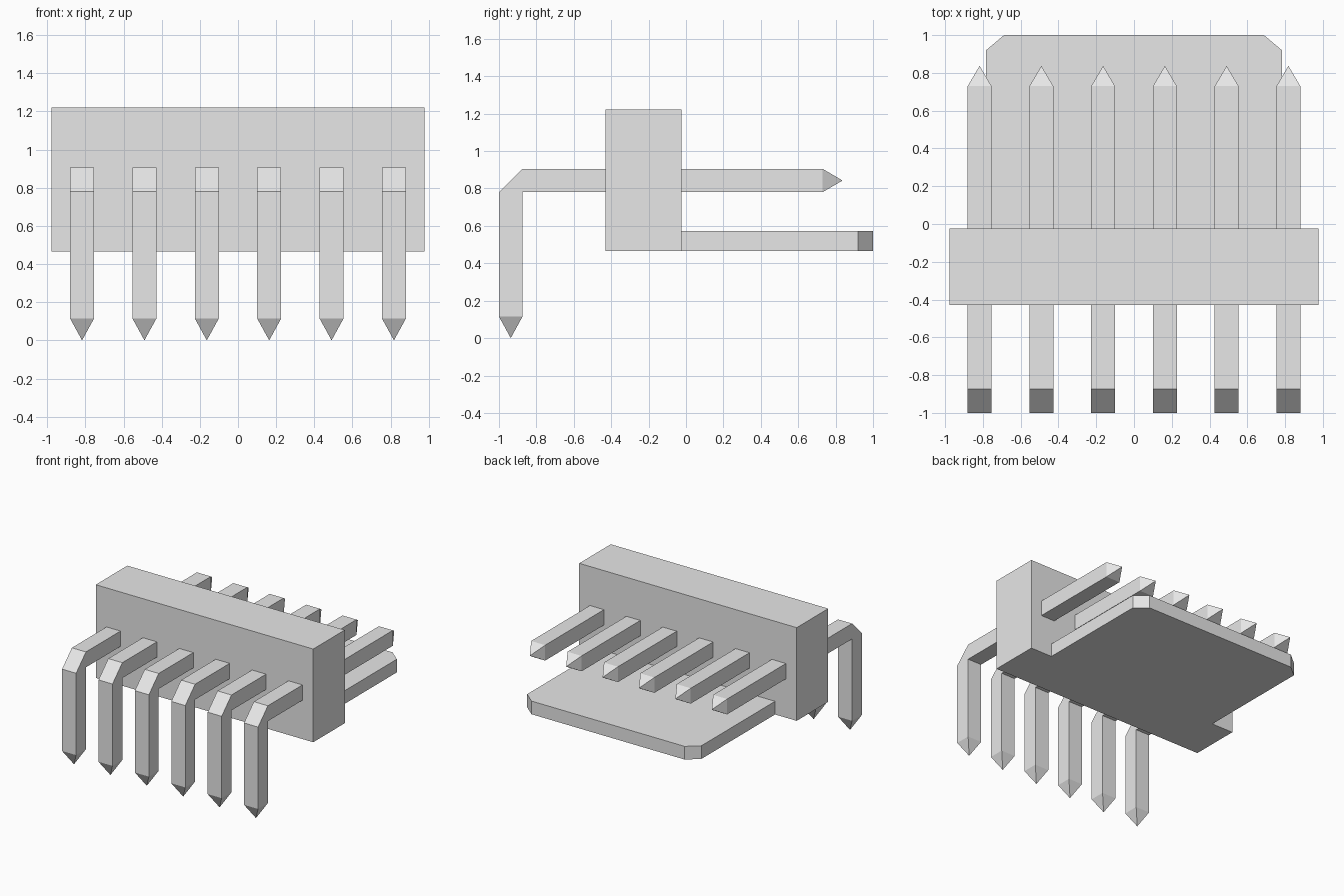
import bpy
import bmesh
from mathutils import Vector

if "Cube" in bpy.data.objects:
    bpy.data.objects.remove(bpy.data.objects["Cube"], do_unlink=True)

grey = bpy.data.materials.new("light grey")
grey.use_nodes = True
grey.diffuse_color = (0.8, 0.8, 0.8, 1)
grey.node_tree.nodes["Principled BSDF"].inputs["Base Color"].default_value = (0.8, 0.8, 0.8, 1)


def prism(outline, offset):
    """Extrude a flat closed outline of 3D points by an offset."""
    bm = bmesh.new()
    face = bm.faces.new([bm.verts.new(p) for p in outline])
    extruded = bmesh.ops.extrude_face_region(bm, geom=[face], use_keep_orig=True)
    verts = [g for g in extruded["geom"] if isinstance(g, bmesh.types.BMVert)]
    bmesh.ops.translate(bm, verts=verts, vec=offset)
    bmesh.ops.recalc_face_normals(bm, faces=bm.faces[:])
    return bm


def finish(bm, name):
    mesh = bpy.data.meshes.new(name)
    bm.to_mesh(mesh)
    bm.free()
    mesh.materials.append(grey)
    return mesh


def place(mesh, name, x=0.0):
    obj = bpy.data.objects.new(name, mesh)
    obj.location.x = x
    bpy.context.collection.objects.link(obj)


# Upright housing block
BOTTOM, BACK = 0.465, -0.025
block = [(-0.977, -0.43, BOTTOM), (0.977, -0.43, BOTTOM),
         (0.977, BACK, BOTTOM), (-0.977, BACK, BOTTOM)]
place(finish(prism(block, (0, 0, 0.757)), "housing_block"), "housing_block")

# Flat tongue behind the block, with clipped rear corners
half = [(0.783, BACK), (0.783, 0.92), (0.688, 1.0)]
tongue = [(x, y, BOTTOM) for x, y in half] + [(-x, y, BOTTOM) for x, y in reversed(half)]
place(finish(prism(tongue, (0, 0, 0.107)), "locking_tongue"), "locking_tongue")

# Bent square pin: side profile extruded across its width
W = 0.126
profile = [(-1, 0.115), (-1, 0.78), (-0.874, 0.905), (0.73, 0.905),
           (0.73, 0.78), (-0.874, 0.78), (-0.874, 0.115)]
pin = prism([(-W / 2, y, z) for y, z in profile], (W, 0, 0))

# Pull both pin ends out into four-sided points
for direction, length in ((Vector((0, 0, -1)), 0.115), (Vector((0, 1, 0)), 0.107)):
    ends = [f for f in pin.faces if f.normal.dot(direction) > 0.99]
    end = max(ends, key=lambda f: f.calc_center_median().dot(direction))
    tip = bmesh.ops.poke(pin, faces=[end])["verts"][0]
    tip.co += direction * length
    pin.normal_update()
pin_mesh = finish(pin, "pin")

# Row of six pins
for i in range(6):
    place(pin_mesh, f"pin_{i + 1}", (i - 2.5) * 0.327)
